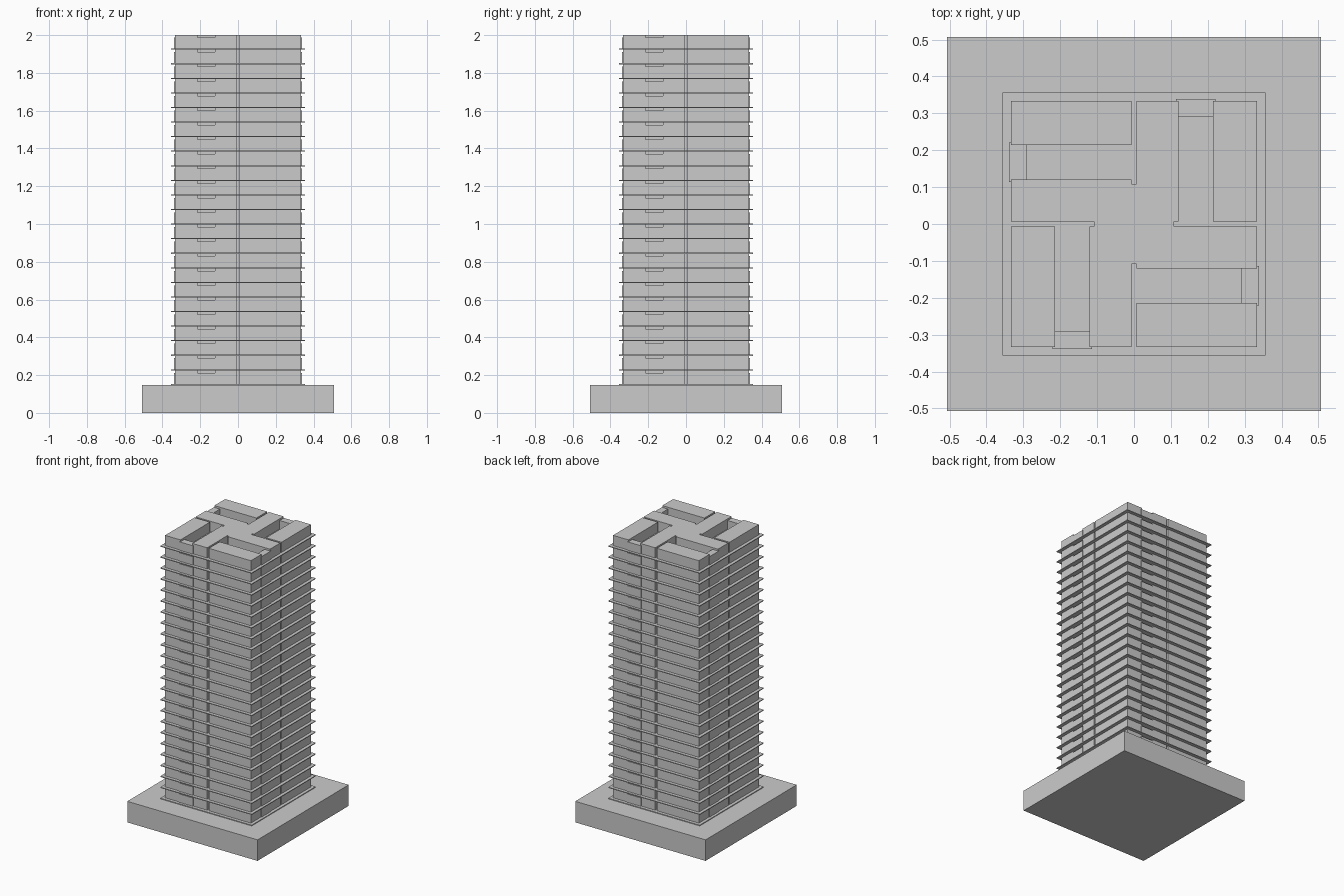
import bpy, bmesh

if "Cube" in bpy.data.objects:
    bpy.data.objects.remove(bpy.data.objects["Cube"])

BASE_H, FLOORS = 0.148, 24
STEP = (2.0 - BASE_H) / FLOORS
SLAB = 0.0055
WALL = 0.334          # half width of the storeys
S = 0.0065            # half width of the slits
IN, OUT = 0.121, 0.214   # sides of the light well in each quadrant


def turn(p, k):
    """Rotate a plan point by k clockwise quarter turns."""
    for _ in range(k):
        p = (p[1], -p[0])
    return p


def rect(x0, y0, x1, y1):
    return [(x0, y0), (x0, y1), (x1, y1), (x1, y0)]


def prism(name, outlines, z0, z1, stacked=True):
    """Extrude plan outlines from z0 to z1, repeated on every floor."""
    bm = bmesh.new()
    for pts in outlines:
        face = bm.faces.new([bm.verts.new((x, y, z0)) for x, y in pts])
        ext = bmesh.ops.extrude_face_region(bm, geom=[face], use_keep_orig=True)
        verts = [v for v in ext["geom"] if isinstance(v, bmesh.types.BMVert)]
        bmesh.ops.translate(bm, verts=verts, vec=(0, 0, z1 - z0))
    bmesh.ops.recalc_face_normals(bm, faces=bm.faces)
    mesh = bpy.data.meshes.new(name)
    bm.to_mesh(mesh)
    bm.free()
    ob = bpy.data.objects.new(name, mesh)
    bpy.context.collection.objects.link(ob)
    if stacked:
        mod = ob.modifiers.new("floors", 'ARRAY')
        mod.count = FLOORS
        mod.use_relative_offset = False
        mod.use_constant_offset = True
        mod.constant_offset_displace = (0, 0, STEP)
    return ob


def pinwheel(pts):
    return [[turn(p, k) for p in pts] for k in range(4)]


# Plinth
prism("plinth", [rect(-0.507, -0.507, 0.507, 0.507)], 0, BASE_H, stacked=False)

# Thin projecting floor slabs
z = BASE_H
prism("floor_slabs", [rect(-0.356, -0.356, 0.356, 0.356)], z, z + SLAB)

# Core with four arms, separated by slits and light wells
arm = [(S, 0.109), (S, WALL), (IN, WALL), (IN, S), (0.109, S)]
prism("core", [sum(pinwheel(arm), [])], z + SLAB, z + STEP)

# Outer block of each quadrant
prism("corner_blocks", pinwheel(rect(OUT, S, WALL, WALL)), z + SLAB, z + STEP)

# Lower infill panels closing the outer end of each light well
prism("infill_panels", pinwheel(rect(0.114, 0.291, 0.221, 0.3385)),
      z + SLAB, z + STEP - 0.013)
